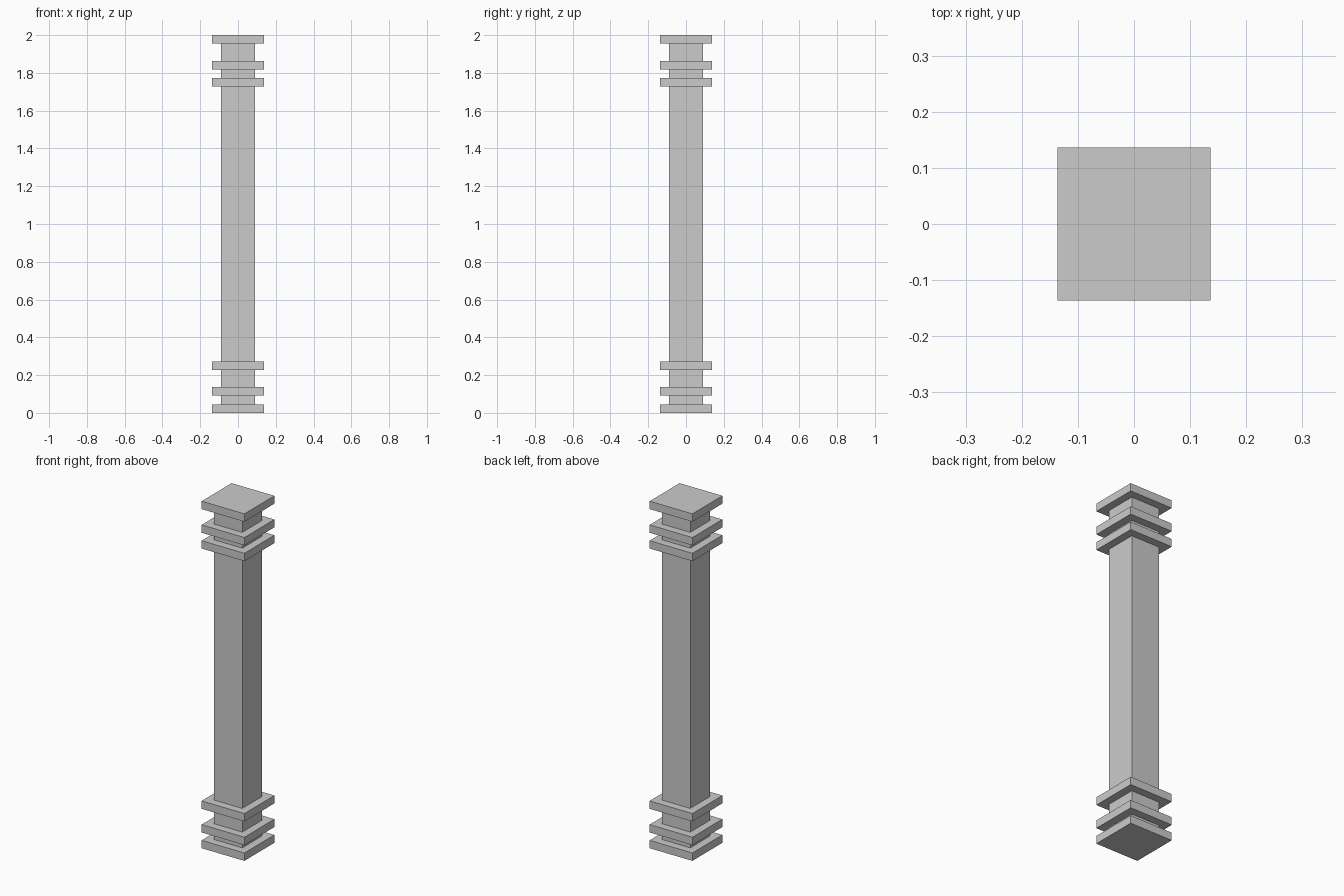
import bpy

if "Cube" in bpy.data.objects:
    bpy.data.objects.remove(bpy.data.objects["Cube"])

U = 2 / 44  # module: every size is a whole number of these


def box(name, width, z0, z1):
    """Square block centred on the z axis, sizes in modules."""
    bpy.ops.mesh.primitive_cube_add(size=1, location=(0, 0, (z0 + z1) / 2 * U))
    ob = bpy.context.object
    ob.name = name
    ob.scale = (width * U, width * U, (z1 - z0) * U)
    bpy.ops.object.transform_apply(location=False, rotation=False, scale=True)
    return ob


# Shaft between the base plate and the cap plate
box("shaft", 4, 1, 43)

# Square plates: base group and top group
plates = {
    "base_plate": 0,
    "lower_collar": 2,
    "upper_base_collar": 5,
    "lower_top_collar": 38,
    "upper_top_collar": 40,
    "cap_plate": 43,
}
for name, z in plates.items():
    box(name, 6, z, z + 1)
